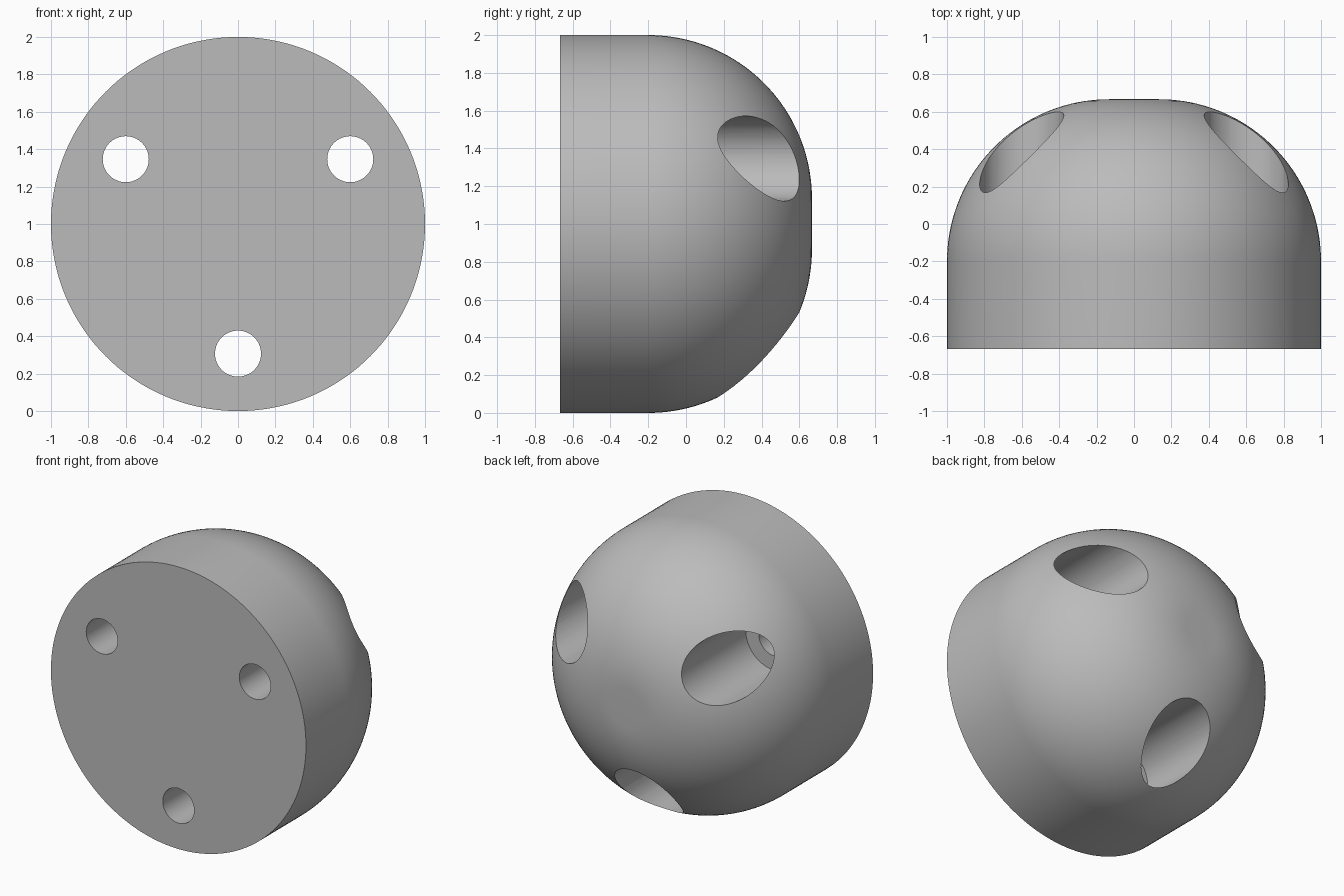
import bpy, bmesh, math
from mathutils import Matrix, Vector

if "Cube" in bpy.data.objects:
    bpy.data.objects.remove(bpy.data.objects["Cube"], do_unlink=True)

CENTRE_Z = 1.0
FRONT, SHOULDER, BACK = -0.667, -0.2, 0.667
FILLET = BACK - SHOULDER
HOLE_RING = 0.693

grey = bpy.data.materials.new("plain grey")
grey.use_nodes = True
colour = (0.5, 0.5, 0.5, 1)
grey.diffuse_color = colour
grey.node_tree.nodes["Principled BSDF"].inputs["Base Color"].default_value = colour


def lathe(name, profile, x, z, steps):
    """Turn (radius, y) points round an axis parallel to y."""
    bm = bmesh.new()
    verts = [bm.verts.new((r, y, 0)) for r, y in profile]
    edges = [bm.edges.new(pair) for pair in zip(verts, verts[1:])]
    bmesh.ops.spin(bm, geom=verts + edges, cent=(0, 0, 0), axis=(0, 1, 0),
                   angle=math.tau, steps=steps, use_duplicate=False)
    bmesh.ops.remove_doubles(bm, verts=bm.verts, dist=1e-5)
    bmesh.ops.recalc_face_normals(bm, faces=bm.faces)
    bmesh.ops.transform(bm, matrix=Matrix.Translation(Vector((x, 0, z))), verts=bm.verts)
    mesh = bpy.data.meshes.new(name)
    bm.to_mesh(mesh)
    bm.free()
    mesh.materials.append(grey)
    obj = bpy.data.objects.new(name, mesh)
    bpy.context.collection.objects.link(obj)
    return obj


# Domed body: straight rim, rounded shoulder, small flat at the back
arc = [(1 - FILLET + FILLET * math.cos(a), SHOULDER + FILLET * math.sin(a))
       for a in (math.pi / 2 * i / 40 for i in range(41))]
body = lathe("domed_body", [(0, FRONT), (1, FRONT)] + arc + [(0, BACK)], 0, CENTRE_Z, 144)

# Three stepped screw holes: narrow at the front, wide from the back
step = [(0, -1), (0.123, -1), (0.123, -0.133), (0.225, -0.133), (0.225, 1), (0, 1)]
cutters = []
for i in range(3):
    angle = math.radians(-90 + 120 * i)
    cutter = lathe("hole_cutter", step, HOLE_RING * math.cos(angle),
                   CENTRE_Z + HOLE_RING * math.sin(angle), 64)
    cutter.hide_render = True
    cutters.append(cutter)
    cut = body.modifiers.new("screw hole", "BOOLEAN")
    cut.operation = "DIFFERENCE"
    cut.solver = "EXACT"
    cut.object = cutter

# Keep the cut mesh and drop the cutters
bpy.context.view_layer.update()
graph = bpy.context.evaluated_depsgraph_get()
result = bpy.data.meshes.new_from_object(body.evaluated_get(graph))
body.modifiers.clear()
body.data = result
for cutter in cutters:
    bpy.data.objects.remove(cutter, do_unlink=True)

# Smooth curved surfaces, crisp rims
bpy.ops.object.select_all(action="DESELECT")
body.select_set(True)
bpy.context.view_layer.objects.active = body
bpy.ops.object.shade_smooth_by_angle(angle=math.radians(25))
